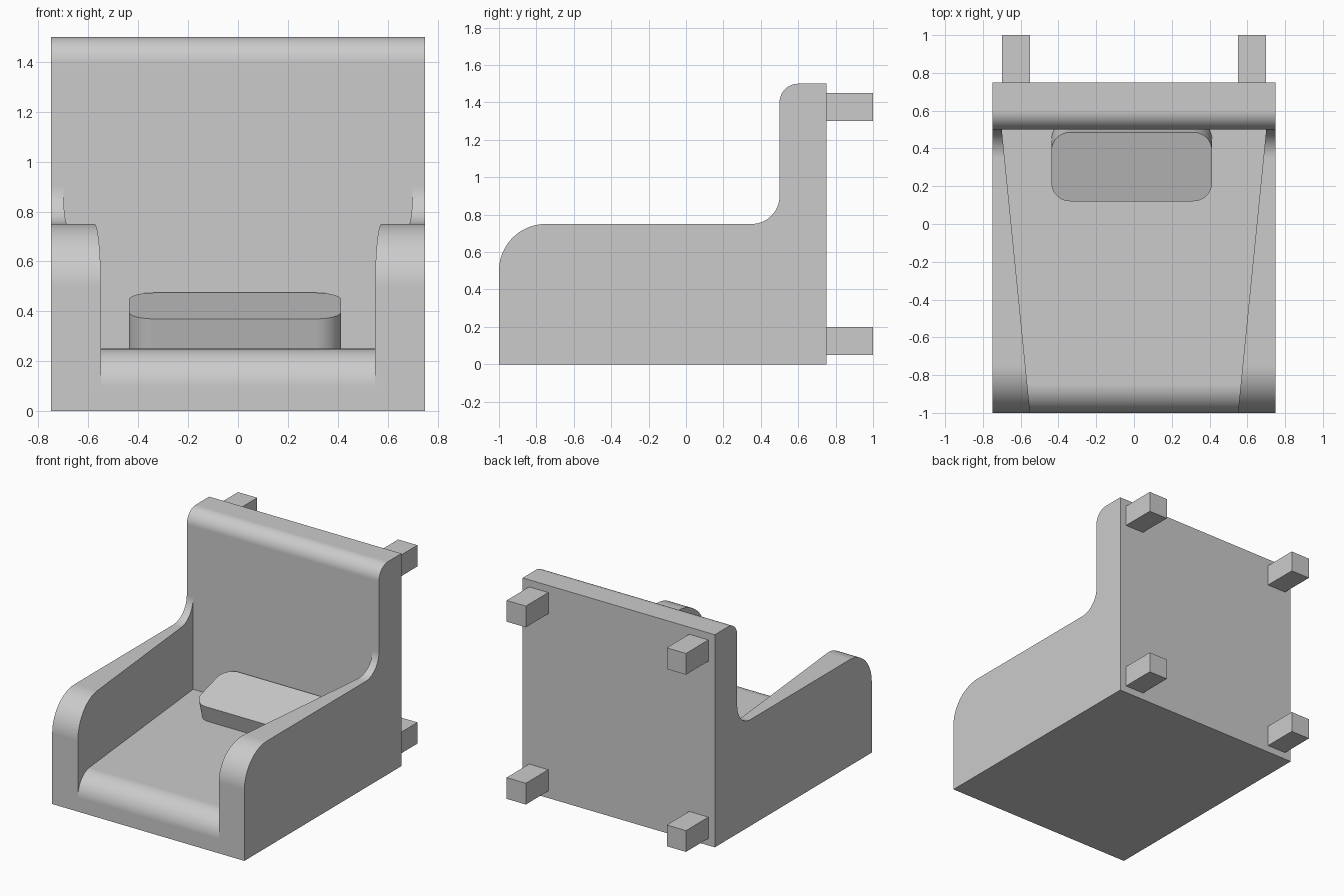
import bpy, bmesh
from math import sin, cos, pi, radians
from mathutils import Matrix

if "Cube" in bpy.data.objects:
    bpy.data.objects.remove(bpy.data.objects["Cube"])

grey = bpy.data.materials.new("light_grey")
grey.use_nodes = True
colour = (0.6, 0.6, 0.6, 1)
grey.diffuse_color = colour
grey.node_tree.nodes["Principled BSDF"].inputs["Base Color"].default_value = colour


def arc(cx, cy, r, start, end, steps=16):
    """Points on a circular arc, angles in degrees."""
    angles = [radians(start + (end - start) * i / steps) for i in range(steps + 1)]
    return [(cx + r * cos(a), cy + r * sin(a)) for a in angles]


def prism(name, lower, upper):
    """Solid between two matching outlines of 3D points."""
    bm = bmesh.new()
    a = [bm.verts.new(p) for p in lower]
    b = [bm.verts.new(p) for p in upper]
    bm.faces.new(a)
    bm.faces.new(b)
    for i in range(len(a)):
        j = (i + 1) % len(a)
        bm.faces.new((a[i], a[j], b[j], b[i]))
    bmesh.ops.recalc_face_normals(bm, faces=bm.faces)
    mesh = bpy.data.meshes.new(name)
    bm.to_mesh(mesh)
    bm.free()
    mesh.materials.append(grey)
    obj = bpy.data.objects.new(name, mesh)
    bpy.context.collection.objects.link(obj)
    return obj


def side_prism(name, profile, half_width):
    """Side profile (y, z) spread to both sides, width depending on y."""
    return prism(name, [(-half_width(y), y, z) for y, z in profile],
                 [(half_width(y), y, z) for y, z in profile])


def activate(obj):
    bpy.ops.object.select_all(action='DESELECT')
    obj.select_set(True)
    bpy.context.view_layer.objects.active = obj


def smooth(obj):
    activate(obj)
    bpy.ops.object.shade_smooth_by_angle(angle=radians(30))
    mod = obj.modifiers.new("flat_face_normals", 'WEIGHTED_NORMAL')
    mod.keep_sharp = True


# Chair shell: arms, seat and back share one side outline
outline = ([(0.75, 0), (-1, 0)]
           + arc(-0.75, 0.5, 0.25, 180, 90)
           + arc(0.35, 0.9, 0.15, -90, 0)
           + arc(0.6, 1.4, 0.1, 180, 90)
           + [(0.75, 1.5)])
shell = side_prism("chair_shell", outline, lambda y: 0.75)

# Seat well, widening to the back, with a rounded front lip
well = ([(-1.2, 0.1)] + arc(-0.85, 0.1, 0.15, 180, 90)
        + [(0.5, 0.25), (0.5, 1.2), (-1.2, 1.2)])
cutter = side_prism("seat_well_cutter", well, lambda y: 0.55 + 0.1 * (y + 1))
cutter.hide_render = True
cut = shell.modifiers.new("seat_well", 'BOOLEAN')
cut.operation = 'DIFFERENCE'
cut.solver = 'EXACT'
cut.object = cutter
activate(shell)
bpy.ops.object.modifier_apply(modifier=cut.name)
bpy.data.objects.remove(cutter)
smooth(shell)

# Tilted cushion with rounded corners, sunk into the seat
w, d, r = 0.425, 0.19, 0.1
rim = (arc(w - r, d - r, r, 0, 90) + arc(r - w, d - r, r, 90, 180)
       + arc(r - w, r - d, r, 180, 270) + arc(w - r, r - d, r, 270, 360))
cushion = prism("cushion", [(x, y, -0.25) for x, y in rim], [(x, y, 0) for x, y in rim])
cushion.data.transform(Matrix.Translation((-0.012, 0.303, 0.422))
                       @ Matrix.Rotation(radians(16), 4, 'X'))
smooth(cushion)

# Four square pegs behind the back
for side, sx in (("left", 1), ("right", -1)):
    for level, z in (("lower", 0.125), ("upper", 1.375)):
        h = 0.075
        square = [(-h, -h), (h, -h), (h, h), (-h, h)]
        prism(f"{level}_{side}_peg",
              [(sx * 0.625 + x, 0.75, z + v) for x, v in square],
              [(sx * 0.625 + x, 1.0, z + v) for x, v in square])
